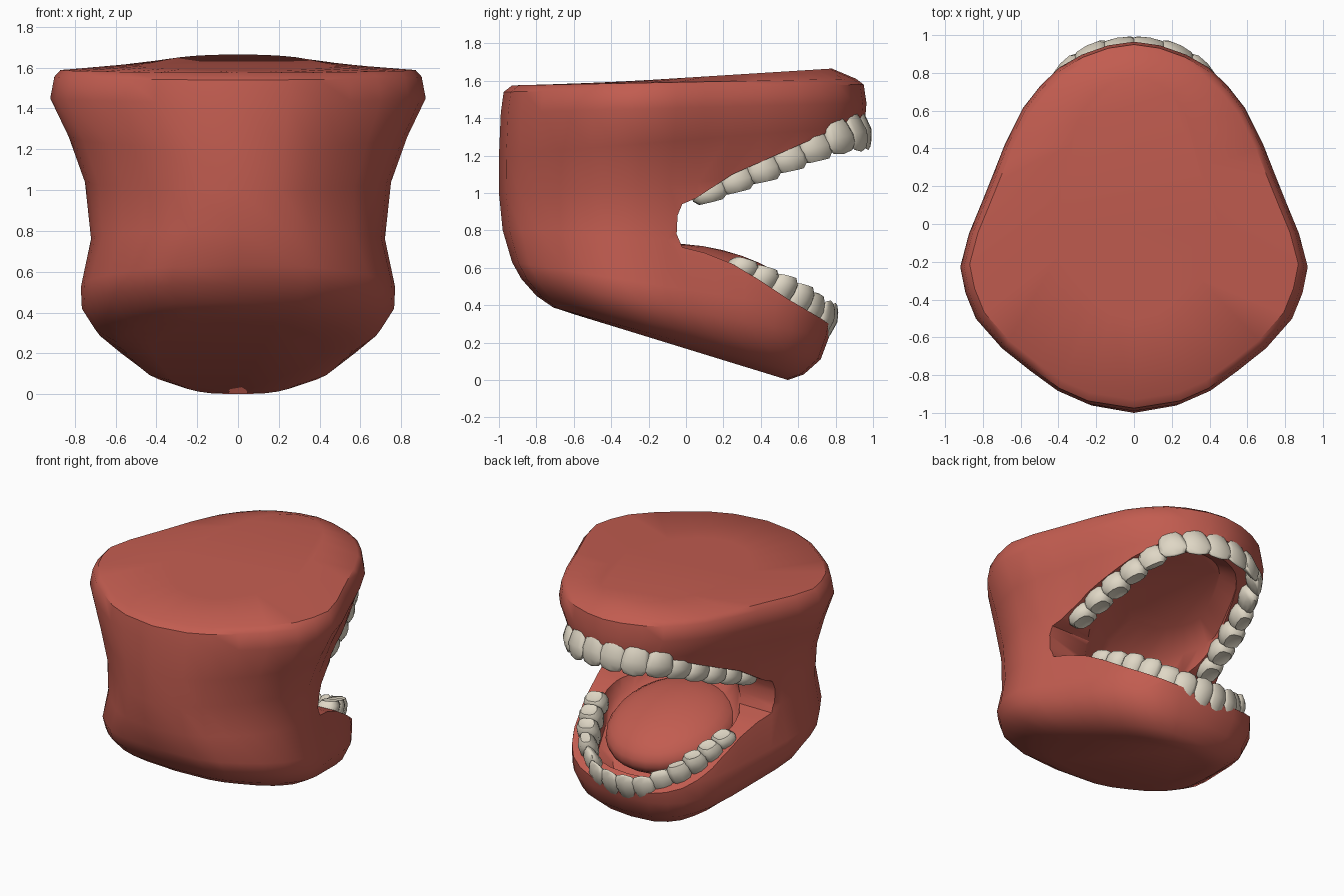
import bpy, bmesh, math
from mathutils import Vector, Matrix

if "Cube" in bpy.data.objects:
    bpy.data.objects.remove(bpy.data.objects["Cube"])


def material(name, col):
    m = bpy.data.materials.new(name)
    m.diffuse_color = (*col, 1)
    m.use_nodes = True
    m.node_tree.nodes["Principled BSDF"].inputs["Base Color"].default_value = m.diffuse_color
    return m


RED = material("gum_red", (0.54, 0.108, 0.08))
IVORY = material("tooth_ivory", (0.74, 0.68, 0.56))


def smooth(ob, angle):
    bpy.ops.object.select_all(action='DESELECT')
    ob.select_set(True)
    bpy.context.view_layer.objects.active = ob
    bpy.ops.object.shade_smooth_by_angle(angle=math.radians(angle))


def make_object(name, bm, mat, angle=40):
    bmesh.ops.recalc_face_normals(bm, faces=bm.faces)
    me = bpy.data.meshes.new(name)
    bm.to_mesh(me)
    bm.free()
    me.materials.append(mat)
    ob = bpy.data.objects.new(name, me)
    bpy.context.collection.objects.link(ob)
    smooth(ob, angle)
    return ob


# Egg-shaped plan outline: (position back to front, width factor)
EGG = [(0, 0), (.02, .27), (.055, .44), (.11, .6), (.17, .76), (.25, .91), (.32, .97),
       (.39, 1), (.48, .95), (.56, .88), (.63, .82), (.72, .745), (.82, .64),
       (.88, .54), (.93, .43), (.965, .3), (.99, .15), (1, 0)]
OUTLINE = EGG + [(t, -w) for t, w in EGG[-2:0:-1]]


def loft(rings):
    """Stack egg rings: back y, back z, front y, front z, half width, bluntness power."""
    bm = bmesh.new()
    loops = [[bm.verts.new((w * math.copysign(abs(f) ** p, f), yb + (yf - yb) * t,
                            zb + (zf - zb) * t))
              for t, f in OUTLINE] for yb, zb, yf, zf, w, p in rings]
    n = len(OUTLINE)
    for a, b in zip(loops, loops[1:]):
        for i in range(n):
            j = (i + 1) % n
            bm.faces.new((a[i], a[j], b[j], b[i]))
    bm.faces.new(loops[0])
    bm.faces.new(loops[-1])
    return bm


# Outer flesh, top to chin
mouth = make_object("mouth_body", loft([
    (-.5, 1.585, .78, 1.665, .45, 1), (-.93, 1.575, .91, 1.61, .87, 1),
    (-.975, 1.54, .95, 1.58, .90, 1),
    (-.99, 1.43, .965, 1.48, .92, 1), (-1.0, 1.2, .955, 1.36, .83, 1),
    (-1.0, 1.0, .90, 1.1, .75, 1), (-.98, .8, .85, .7, .72, .85),
    (-.93, .63, .79, .36, .77, .68), (-.88, .54, .765, .23, .765, .65),
    (-.80, .45, .72, .11, .70, .65), (-.71, .388, .63, .03, .58, .65),
    (-.6, .352, .545, 0, .42, .65)]), RED)

# Wedge that opens the jaws
wedge_profile = [(-.02, .71), (-.05, .78), (-.045, .88), (-.02, .94), (.05, .97),
                 (.25, 1.10), (.5, 1.21), (.75, 1.32), (1.2, 1.49), (1.2, 0.0),
                 (.72, .33), (.55, .43), (.4, .53), (.25, .62), (.1, .68)]
bm = bmesh.new()
sides = [[bm.verts.new((x, y, z)) for y, z in wedge_profile] for x in (-1.2, 1.2)]
for s in sides:
    bm.faces.new(s)
for i in range(len(wedge_profile)):
    j = (i + 1) % len(wedge_profile)
    bm.faces.new((sides[0][i], sides[0][j], sides[1][j], sides[1][i]))
wedge = make_object("jaw_cutter", bm, RED)

# Palate, throat and mouth floor cavity
cavity = make_object("cavity_cutter", loft([
    (.1, 1.15, .72, 1.40, .32, .85), (-.08, 1.02, .83, 1.35, .46, .85),
    (-.19, .88, .85, 1.1, .51, .85), (-.2, .76, .80, .7, .51, .7),
    (-.12, .66, .68, .38, .49, .65), (-.02, .57, .65, .29, .45, .65),
    (.08, .48, .56, .24, .34, .65)]), RED)

for cutter in (wedge, cavity):
    mod = mouth.modifiers.new("cut", 'BOOLEAN')
    mod.operation = 'DIFFERENCE'
    mod.solver = 'EXACT'
    mod.object = cutter
    bpy.context.view_layer.objects.active = mouth
    bpy.ops.object.modifier_apply(modifier=mod.name)
    bpy.data.objects.remove(cutter)
smooth(mouth, 50)

# Tongue
bm = bmesh.new()
bmesh.ops.create_uvsphere(bm, u_segments=28, v_segments=14, radius=1)
bm.transform(Matrix.Translation((0, .15, .51)) @ Matrix.Rotation(math.radians(-14), 4, 'X')
             @ Matrix.Diagonal((.43, .48, .19, 1)))
make_object("tongue", bm, RED)


def along(path, s):
    """Point at arc fraction s on a polyline, and the total length."""
    pts = [Vector(p) for p in path]
    lens = [(b - a).length for a, b in zip(pts, pts[1:])]
    d = s * sum(lens)
    for a, b, l in zip(pts, pts[1:], lens):
        if d <= l + 1e-6:
            return a.lerp(b, d / l), sum(lens)
        d -= l
    return pts[-1], sum(lens)


def add_tooth(bm, root, tip, tangent, width, depth, molar):
    up = tip - root
    side = Vector((-tangent.y, tangent.x, 0))
    # levels: height, width scale, depth scale
    levels = [(-.2, .7, .75), (.0, .88, .9), (.4, 1.04, 1.0),
              (.72, 1.02, .6 + .35 * molar), (.95, .72, .2 + .5 * molar)]
    n = 10
    loops = []
    for h, ws, ds in levels:
        ring = []
        for i in range(n):
            a = 2 * math.pi * (i + .5) / n
            c, s = (math.copysign(abs(v) ** .7, v) for v in (math.cos(a), math.sin(a)))
            ring.append(bm.verts.new(root + up * h + tangent * (c * ws * width / 2)
                                     + side * (s * ds * depth / 2)))
        loops.append(ring)
    for a, b in zip(loops, loops[1:]):
        for i in range(n):
            j = (i + 1) % n
            bm.faces.new((a[i], a[j], b[j], b[i]))
    bm.faces.new(loops[0])
    # biting surface: dipped on molars, pointed on front teeth
    top = bm.verts.new(root + up * (1.04 - .22 * molar))
    for i in range(n):
        bm.faces.new((loops[-1][i], loops[-1][(i + 1) % n], top))


def tooth_row(name, roots, tips, count, depth):
    bm = bmesh.new()
    for k in range(count):
        s = (k + .5) / count
        root, length = along(roots, s)
        tip, _ = along(tips, s)
        t = along(roots, min(1, s + .05))[0] - along(roots, max(0, s - .05))[0]
        t.z *= .5
        t.normalize()
        molar = min(1, max(0, (s - .3) / .35))
        for m in (1, -1):
            flip = Vector((m, 1, 1))
            add_tooth(bm, root * flip, tip * flip, t * flip,
                      length / count * 1.18, depth + .05 * molar, molar)
    make_object(name, bm, IVORY, 50)


# Dental arches: gum line path and biting edge path, mirrored in x
tooth_row("upper_teeth",
          [(0, .92, 1.42), (.2, .885, 1.40), (.35, .79, 1.36), (.44, .6, 1.27),
           (.51, .35, 1.16), (.56, .05, 1.01)],
          [(0, .985, 1.24), (.21, .95, 1.23), (.37, .83, 1.21), (.45, .61, 1.13),
           (.51, .36, 1.03), (.55, .06, .92)], 8, .11)
tooth_row("lower_teeth",
          [(0, .735, .24), (.19, .70, .26), (.36, .585, .36), (.46, .43, .45), (.53, .22, .58)],
          [(0, .81, .40), (.19, .77, .42), (.36, .64, .51), (.46, .48, .59), (.53, .27, .67)],
          7, .11)
